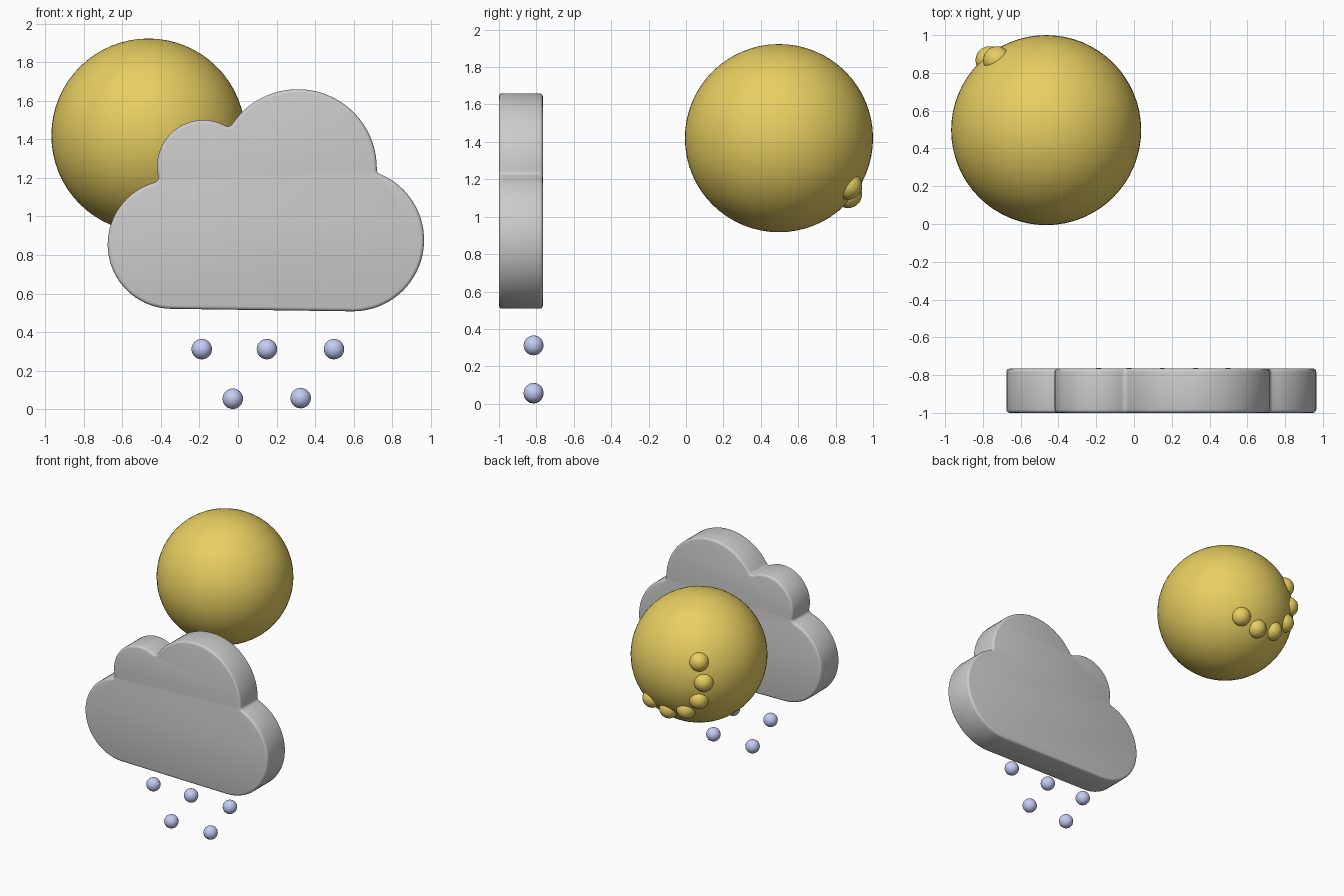
import bpy, bmesh
from math import radians, degrees, cos, sin, atan2, ceil, pi
from mathutils import Vector

if "Cube" in bpy.data.objects:
    bpy.data.objects.remove(bpy.data.objects["Cube"])


def material(name, rgb):
    m = bpy.data.materials.new(name)
    m.diffuse_color = (*rgb, 1)
    m.use_nodes = True
    m.node_tree.nodes["Principled BSDF"].inputs["Base Color"].default_value = m.diffuse_color
    return m


def ball(name, centre, radius, mat, segments=32):
    bpy.ops.mesh.primitive_uv_sphere_add(segments=segments, ring_count=segments // 2,
                                         radius=radius, location=centre)
    ob = bpy.context.object
    ob.name = name
    ob.data.materials.append(mat)
    bpy.ops.object.shade_smooth()
    return ob


def arc(c, r, a0, a1, step=radians(5)):
    n = max(3, ceil(abs(a1 - a0) / step))
    return [c + r * Vector((cos(a0 + (a1 - a0) * i / n), sin(a0 + (a1 - a0) * i / n)))
            for i in range(n + 1)]


def circle_meet(c1, r1, c2, r2):
    # Intersection on the right-hand side of the direction c1 -> c2
    d = c2 - c1
    L = d.length
    d /= L
    a = (r1 * r1 - r2 * r2 + L * L) / (2 * L)
    return c1 + d * a + Vector((d.y, -d.x)) * (r1 * r1 - a * a) ** 0.5


def angle(v):
    return atan2(v.y, v.x)


# Cloud outline: four lobes joined by small fillets, anticlockwise from lower right
lobes = [(Vector((0.595, 0.878)), 0.37), (Vector((0.31, 1.25)), 0.41),
         (Vector((-0.18, 1.26)), 0.24), (Vector((-0.342, 0.855)), 0.334)]
FILLET = 0.025
points, start = [], -pi / 2
for i, (c, r) in enumerate(lobes):
    if i == len(lobes) - 1:
        end = 1.5 * pi
        points += arc(c, r, start, end)
        break
    c2, r2 = lobes[i + 1]
    f = circle_meet(c, r + FILLET, c2, r2 + FILLET)
    end = angle(f - c)
    while end < start:
        end += 2 * pi
    points += arc(c, r, start, end)
    a0, a1 = angle(c - f), angle(c2 - f)
    while a1 > a0:
        a1 -= 2 * pi
    points += arc(f, FILLET, a0, a1, radians(20))[1:-1]
    start = angle(f - c2)

# Cloud slab with rounded rims
bm = bmesh.new()
face = bm.faces.new([bm.verts.new((p.x, -1.0, p.y)) for p in points])
new = bmesh.ops.extrude_face_region(bm, geom=[face])["geom"]
bmesh.ops.translate(bm, vec=(0, 0.235, 0),
                    verts=[g for g in new if isinstance(g, bmesh.types.BMVert)])
bmesh.ops.recalc_face_normals(bm, faces=bm.faces[:])
rims = [e for e in bm.edges if abs(e.verts[0].co.y - e.verts[1].co.y) < 1e-5]
bmesh.ops.bevel(bm, geom=rims, offset=0.018, segments=3, profile=0.5,
                affect='EDGES', clamp_overlap=False)
mesh = bpy.data.meshes.new("cloud")
bm.to_mesh(mesh)
bm.free()
cloud = bpy.data.objects.new("cloud", mesh)
bpy.context.collection.objects.link(cloud)
bpy.context.view_layer.objects.active = cloud
cloud.select_set(True)
bpy.ops.object.shade_smooth_by_angle(angle=radians(35))

# Sun
yellow = material("sun_yellow", (0.80, 0.62, 0.12))
sun_centre = Vector((-0.465, 0.497, 1.42))
ball("sun", sun_centre, 0.503, yellow, 64)

# Smile of half-sunk beads on the back of the sun
for i in range(6):
    a = radians(150 + 30.4 * i)
    ball(f"smile_bead_{i + 1}", sun_centre + Vector((0.30 * cos(a), 0.37, 0.30 * sin(a))),
         0.074, yellow)

# Raindrops in two staggered rows
blue = material("rain_blue", (0.55, 0.60, 0.90))
for i, (x, z) in enumerate([(-0.188, 0.312), (0.15, 0.312), (0.498, 0.312),
                            (-0.027, 0.055), (0.325, 0.058)]):
    ball(f"raindrop_{i + 1}", (x, -0.815, z), 0.053, blue)
